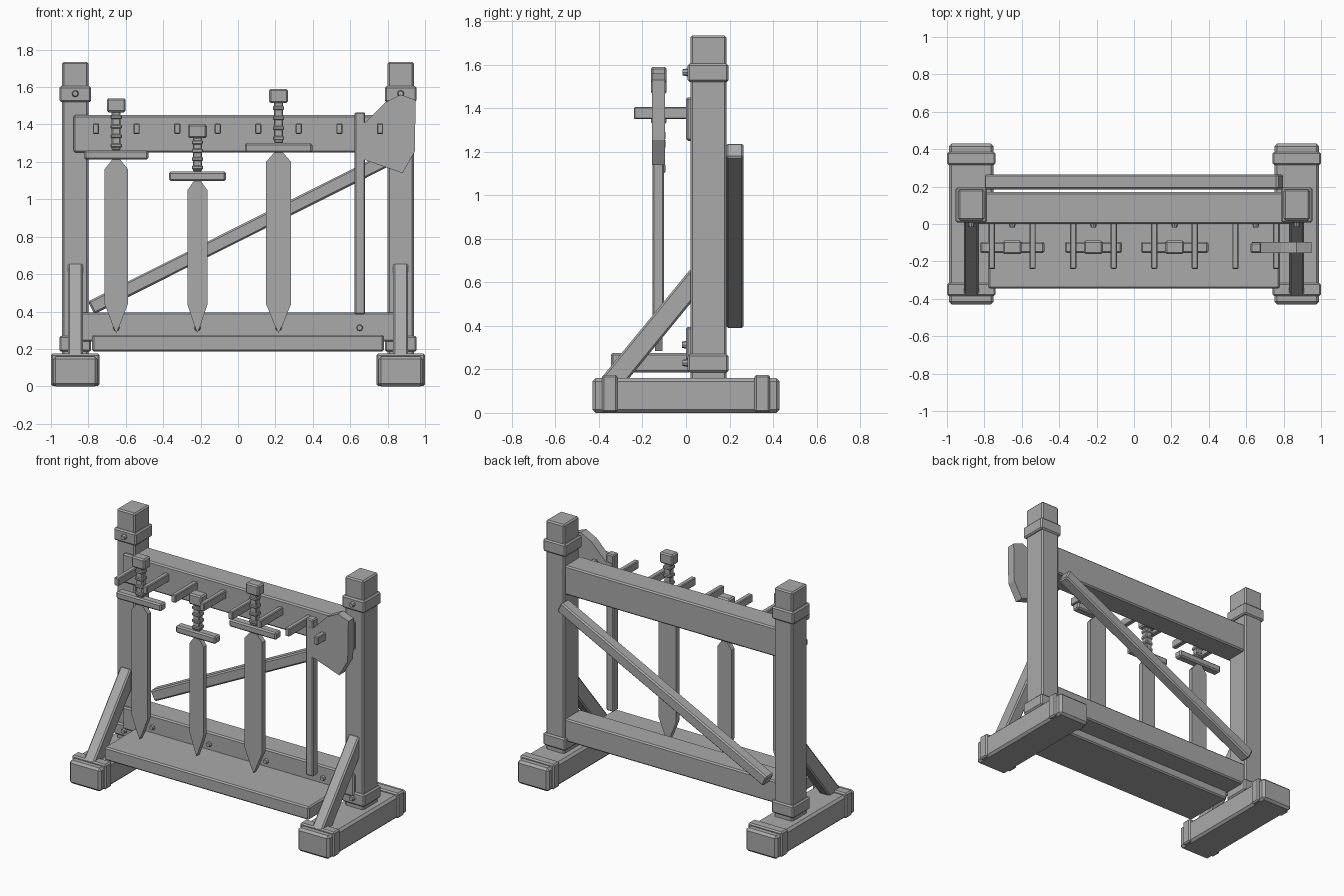
import bpy, bmesh
from math import atan2, hypot, pi
from mathutils import Matrix, Vector

if "Cube" in bpy.data.objects:
    bpy.data.objects.remove(bpy.data.objects["Cube"])

GREY = (0.4, 0.4, 0.4, 1)
mat = bpy.data.materials.new("plain grey")
mat.use_nodes = True
mat.diffuse_color = GREY
mat.node_tree.nodes["Principled BSDF"].inputs["Base Color"].default_value = GREY


def finish(name, bm, bevel=0.0):
    bmesh.ops.recalc_face_normals(bm, faces=bm.faces)
    mesh = bpy.data.meshes.new(name)
    bm.to_mesh(mesh)
    bm.free()
    mesh.materials.append(mat)
    ob = bpy.data.objects.new(name, mesh)
    bpy.context.collection.objects.link(ob)
    if bevel:
        mod = ob.modifiers.new("edge_bevel", "BEVEL")
        mod.width, mod.segments = bevel, 1
    return ob


def box(name, x, y, z, bevel=0.009):
    """Bevelled box from (min, max) ranges."""
    bm = bmesh.new()
    bmesh.ops.create_cube(bm, size=1)
    for v in bm.verts:
        v.co = [(a + b) / 2 + c * (b - a) for (a, b), c in zip((x, y, z), v.co)]
    return finish(name, bm, bevel)


def bar(name, start, end, width, depth, bevel=0.009):
    """Square timber between two points; width is along the level axis."""
    a, b = Vector(start), Vector(end)
    d = (b - a).normalized()
    side = Vector((1, 0, 0)) if abs(d.x) < 0.01 else Vector((0, 1, 0))
    frame = Matrix((side, d.cross(side), d)).transposed().to_4x4()
    bm = bmesh.new()
    bmesh.ops.create_cube(bm, size=1)
    bmesh.ops.scale(bm, vec=(width, depth, (b - a).length), verts=bm.verts)
    bmesh.ops.transform(bm, matrix=Matrix.Translation((a + b) / 2) @ frame, verts=bm.verts)
    return finish(name, bm, bevel)


def plate(name, outline, y, thick, bevel=0.0):
    """Flat x-z outline given thickness along y."""
    bm = bmesh.new()
    face = bm.faces.new([bm.verts.new((px, y - thick / 2, pz)) for px, pz in outline])
    out = bmesh.ops.extrude_face_region(bm, geom=[face])["geom"]
    bmesh.ops.translate(bm, vec=(0, thick, 0),
                        verts=[g for g in out if isinstance(g, bmesh.types.BMVert)])
    return finish(name, bm, bevel)


def bolt(name, x, y, z):
    """Hexagonal bolt head facing the front."""
    bm = bmesh.new()
    bmesh.ops.create_cone(bm, cap_ends=True, segments=8, radius1=0.02, radius2=0.014, depth=0.03,
                          matrix=Matrix.Translation((x, y, z)) @ Matrix.Rotation(pi / 2, 4, "X"))
    finish(name, bm)


# End frames: foot, post, collars and strut on each side
for side, s in (("left", 1), ("right", -1)):
    def span(a, b):
        return tuple(sorted((s * a, s * b)))
    box(side + "_foot", span(0.75, 0.99), (-0.43, 0.43), (0, 0.16), 0.015)
    for end, t in (("front", -1), ("back", 1)):
        box(f"{side}_{end}_foot_band", span(0.74, 1.0), tuple(sorted((t * 0.315, t * 0.385))), (0.003, 0.175))
    box(side + "_post", span(0.8, 0.94), (0.02, 0.185), (0.14, 1.735))
    box(side + "_upper_collar", span(0.785, 0.955), (0.008, 0.195), (1.52, 1.605))
    box(side + "_lower_collar", span(0.785, 0.955), (0.008, 0.195), (0.185, 0.27))
    bar(side + "_strut", (s * 0.87, -0.35, 0.13), (s * 0.87, 0.06, 0.63), 0.08, 0.1)
    for level, z in (("upper", 1.565), ("lower", 0.23)):
        bolt(f"{side}_{level}_collar_bolt", s * 0.87, 0.0, z)

# Long timbers
box("upper_beam", (-0.88, 0.88), (0, 0.17), (1.25, 1.45))
box("lower_beam", (-0.88, 0.88), (0, 0.17), (0.24, 0.395))
box("shelf", (-0.78, 0.78), (-0.345, 0.02), (0.185, 0.275))
bar("back_brace", (-0.785, 0.225, 0.42), (0.785, 0.225, 1.207), 0.08, 0.075)

# Hanging pegs and beam bolts
for i in range(8):
    px = (i - 3.5) * 0.217
    box(f"peg_{i + 1}", (px - 0.017, px + 0.017), (-0.24, 0.02), (1.35, 1.405), 0.005)
for i in range(4):
    bolt(f"beam_bolt_{i + 1}", (i - 1.5) * 0.434, -0.003, 0.313)


def sword(name, x, top, guard_z, guard_half, blade_half):
    """Point-down sword: pommel, wrapped grip, crossguard and blade."""
    y = -0.125
    box(name + "_pommel", (x - 0.05, x + 0.05), (y - 0.036, y + 0.036), (top - 0.075, top))
    box(name + "_grip", (x - 0.024, x + 0.024), (y - 0.022, y + 0.022), (guard_z, top - 0.07), 0.006)
    step = (top - 0.075 - guard_z) / 4
    for i in range(4):
        z = guard_z + (i + 0.5) * step
        box(f"{name}_wrap_{i + 1}", (x - 0.03, x + 0.03), (y - 0.027, y + 0.027), (z - 0.011, z + 0.011), 0.005)
    box(name + "_guard", (x - guard_half, x + guard_half), (y - 0.03, y + 0.03), (guard_z - 0.05, guard_z))
    shoulder = guard_z - 0.1
    half = [(0.35, guard_z - 0.05), (1, shoulder), (1, 0.44), (0.3, 0.325), (0.0, 0.285)]
    right = [(x + w * blade_half, z) for w, z in half]
    left = [(x - w * blade_half, z) for w, z in reversed(half[:-1])]
    plate(name + "_blade", right + left, y, 0.034)


sword("first_sword", -0.651, 1.54, 1.262, 0.172, 0.062)
sword("second_sword", -0.217, 1.402, 1.148, 0.152, 0.054)
sword("third_sword", 0.217, 1.59, 1.3, 0.18, 0.067)

# Axe
box("axe_shaft", (0.623, 0.68), (-0.155, -0.1), (0.385, 1.465), 0.007)
plate("axe_head", [(0.63, 1.41), (0.68, 1.41), (0.79, 1.52), (0.87, 1.56), (0.95, 1.53),
                   (0.945, 1.255), (0.88, 1.14), (0.68, 1.21), (0.63, 1.22)], -0.126, 0.06)
